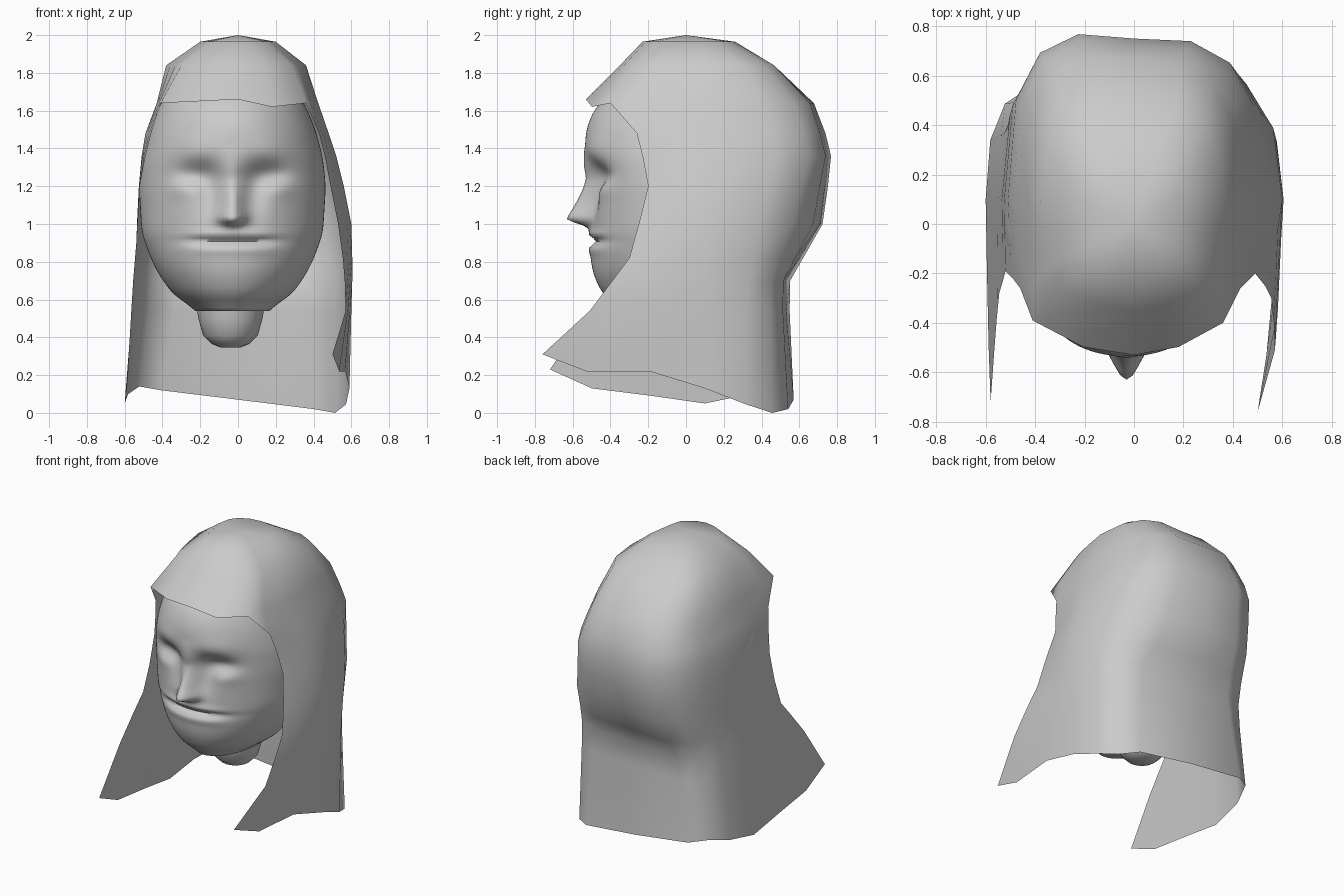
import bpy, bmesh, math
from math import sin, cos, pi, exp, radians

cube = bpy.data.objects.get("Cube")
if cube:
    bpy.data.objects.remove(cube)

grey = bpy.data.materials.new("plain grey")
grey.use_nodes = True
grey.diffuse_color = (0.6, 0.6, 0.6, 1)
grey.node_tree.nodes["Principled BSDF"].inputs["Base Color"].default_value = (0.6, 0.6, 0.6, 1)


def finish(name, bm, sharp=60):
    bmesh.ops.recalc_face_normals(bm, faces=bm.faces)
    mesh = bpy.data.meshes.new(name)
    bm.to_mesh(mesh)
    bm.free()
    mesh.materials.append(grey)
    obj = bpy.data.objects.new(name, mesh)
    bpy.context.collection.objects.link(obj)
    bpy.ops.object.select_all(action="DESELECT")
    obj.select_set(True)
    bpy.context.view_layer.objects.active = obj
    bpy.ops.object.shade_smooth_by_angle(angle=radians(sharp))
    return obj


def power(v, p):
    return math.copysign(abs(v) ** p, v)


def loft(bm, rings):
    """Bridge closed rings of equal length and cap both ends."""
    rows = [[bm.verts.new(p) for p in ring] for ring in rings]
    n = len(rows[0])
    for low, high in zip(rows, rows[1:]):
        for i in range(n):
            j = (i + 1) % n
            bm.faces.new((low[i], low[j], high[j], high[i]))
    bm.faces.new(rows[0])
    bm.faces.new(rows[-1])


# Head: lofted sections (height, half width, front, back)
SECTIONS = [
    (0.54, 0.17, -0.32, 0.08), (0.60, 0.29, -0.42, 0.18), (0.70, 0.37, -0.48, 0.30),
    (0.80, 0.425, -0.505, 0.40), (0.95, 0.48, -0.505, 0.48), (1.20, 0.495, -0.51, 0.58),
    (1.35, 0.48, -0.535, 0.60), (1.50, 0.44, -0.53, 0.56), (1.62, 0.39, -0.48, 0.48),
    (1.75, 0.31, -0.34, 0.36), (1.88, 0.14, -0.12, 0.15)]


def section(z):
    for a, b in zip(SECTIONS, SECTIONS[1:]):
        if z <= b[0]:
            break
    t = max(0, min(1, (z - a[0]) / (b[0] - a[0])))
    return [p + (q - p) * t for p, q in zip(a[1:], b[1:])]


def smooth_section(z):
    samples = [section(z + d) for d in (-0.05, -0.03, -0.015, 0, 0.015, 0.03, 0.05)]
    return [sum(column) / len(samples) for column in zip(*samples)]


def bump(v, centre, size):
    return exp(-((v - centre) / size) ** 2)


def features(x, z):
    """Depth change of the face: positive is carved in."""
    side = abs(x)
    d = 0.06 * bump(side, 0.19, 0.11) * bump(z, 1.26, 0.07)          # eye sockets
    d += 0.035 * bump(side, 0.12, 0.06) * bump(z, 1.17, 0.12)        # beside the nose
    d -= 0.015 * bump(side, 0.25, 0.08) * bump(z, 1.19, 0.05)        # closed lids
    d -= 0.01 * bump(side, 0.2, 0.14) * bump(z, 1.40, 0.06)          # brows
    if z > 1.03:
        ridge = 0.015 + 0.11 * max(0, 1 - (z - 1.03) / 0.22) ** 1.3
        ridge *= max(0, min(1, (1.42 - z) / 0.12))
    else:
        ridge = 0.125 * bump(z, 1.03, 0.035)
    d -= ridge * bump(x, 0, 0.05 + 0.01 * bump(z, 1.04, 0.06))       # nose
    d -= 0.01 * bump(side, 0.05, 0.03) * bump(z, 1.04, 0.035)        # nostrils
    width = 1 / (1 + (side / 0.22) ** 6)
    d += 0.03 * width * bump(z, 0.91, 0.022)                         # mouth line
    d -= 0.012 * width * bump(z, 0.945, 0.02)                        # upper lip
    d -= 0.01 * width * bump(z, 0.865, 0.03)                         # lower lip
    return d


rings = []
LEVELS, AROUND = 80, 120
for k in range(LEVELS + 1):
    z = 0.54 + 1.34 * k / LEVELS
    w, front, back = smooth_section(z)
    ring = []
    for i in range(AROUND):
        a = 2 * pi * i / AROUND
        x = w * sin(a)
        reach = -front if cos(a) > 0 else back
        y = -reach * cos(a)
        if cos(a) > 0:
            y += features(x, z) * min(1, cos(a) * 2)
        ring.append((x - 0.03, y, z))
    rings.append(ring)
bm = bmesh.new()
loft(bm, rings)
finish("head", bm, 80)

# Neck: tapered stump
bm = bmesh.new()
loft(bm, [[(-0.04 + r * cos(i * pi / 8), 0.03 + r * sin(i * pi / 8), z) for i in range(16)]
          for z, r in ((0.345, 0.05), (0.365, 0.10), (0.41, 0.145), (0.50, 0.17), (0.60, 0.185), (0.8, 0.2))])
finish("neck", bm)

# Hood: open sheet, rows of (height, left width, right width, back, left edge x y,
# right edge x y, squareness across, squareness along, left and right corner push)
ROWS = [
    (0.00, 0.59, 0.60, 0.57, 0.50, -0.76, 0.58, -0.72, 0.4, 0.8, 0, 0.03),
    (0.54, 0.60, 0.56, 0.53, 0.57, -0.51, 0.565, -0.51, 0.52, 0.72, 0.01, 0.06),
    (0.70, 0.605, 0.55, 0.525, 0.565, -0.39, 0.555, -0.38, 0.58, 0.7, 0.02, 0.07),
    (0.82, 0.605, 0.54, 0.60, 0.555, -0.30, 0.545, -0.28, 0.68, 0.75, 0.01, 0.07),
    (1.00, 0.60, 0.535, 0.71, 0.53, -0.25, 0.53, -0.23, 0.8, 0.78, 0, 0.07),
    (1.20, 0.56, 0.525, 0.735, 0.49, -0.20, 0.52, -0.19, 0.85, 0.68, 0.01, 0.07),
    (1.36, 0.52, 0.51, 0.75, 0.46, -0.23, 0.49, -0.22, 0.85, 0.63, 0.03, 0.07),
    (1.48, 0.48, 0.49, 0.72, 0.43, -0.26, 0.46, -0.26, 0.85, 0.65, 0.03, 0.07),
    (1.64, 0.425, 0.43, 0.665, 0.36, -0.40, 0.41, -0.39, 0.85, 0.7, 0.03, 0.06),
    (1.84, 0.36, 0.38, 0.46, 0.28, -0.26, 0.30, -0.26, 0.8, 0.8, 0.04, 0.04),
    (1.965, 0.20, 0.20, 0.26, 0.15, -0.16, 0.15, -0.16, 0.9, 0.9, 0, 0)]
HEM = (0.31, 0.22, 0.22, 0.13, 0.045, 0.0, 0.02, 0.07,
       0.12, 0.14, 0.10, 0.05, 0.09, 0.13, 0.23)
BROW = {8: -0.53, 9: -0.35, 10: -0.23}
SIDE_Y = 0.1


def flap(edge_x, edge_y, width):
    """Points from the free edge back towards the side."""
    return [(edge_x + (width - edge_x) * t ** 0.7, edge_y + (SIDE_Y - edge_y) * t)
            for t in (0, 0.27, 0.66)]


bm = bmesh.new()
grid = []
for k, (z, wl, wr, back, xl, yl, xr, yr, px, py, push_l, push_r) in enumerate(ROWS):
    pts = flap(xl, yl, wl)
    for i in range(9):
        a = pi * i / 8
        w, push = (wl, push_l) if i < 4 else (wr, push_r)
        c = cos(a) if i != 4 else 0
        y = SIDE_Y + (back - SIDE_Y) * abs(sin(a)) ** py + push * abs(sin(2 * a))
        pts.append((w * power(c, px), y))
    pts += [(-x, y) for x, y in reversed(flap(xr, yr, wr))]
    open_count = len(pts)
    if k in BROW:
        for t in (-0.5, 0, 0.5):
            half = xl if t > 0 else xr
            pts.append((half * t, BROW[k] + (yl - BROW[k]) * t * t))
    heights = HEM if k == 0 else [z] * len(pts)
    if k == 8:
        heights[open_count:] = [1.65, 1.66, 1.62]
    grid.append([bm.verts.new((x, y, h)) for (x, y), h in zip(pts, heights)])

for low, high in zip(grid, grid[1:]):
    n = len(low)
    for i in range(n if n > open_count else n - 1):
        j = (i + 1) % n
        bm.faces.new((low[i], low[j], high[j], high[i]))
crown = bm.verts.new((0, 0.0, 2.0))
for i, v in enumerate(grid[-1]):
    bm.faces.new((v, grid[-1][(i + 1) % len(grid[-1])], crown))
finish("hood", bm)
